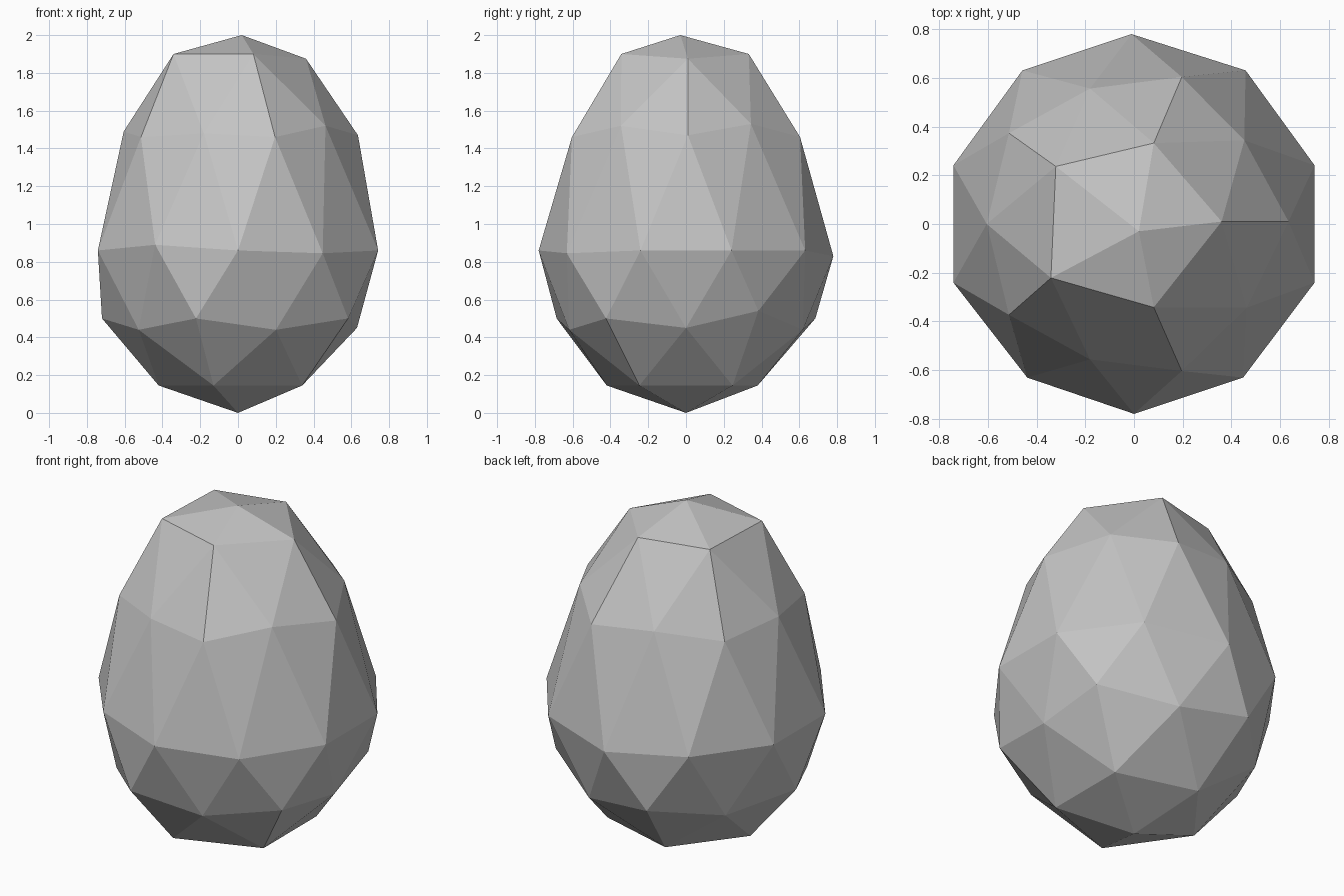
import bpy
import bmesh
import math

default_cube = bpy.data.objects.get("Cube")
if default_cube:
    bpy.data.objects.remove(default_cube, do_unlink=True)

# Egg profile, one entry per ring of the sphere:
# name: (height on the unit sphere, egg radius, egg height)
RINGS = {
    "tip": (1.0, 0.0, 2.0),
    "cap": (0.85, 0.36, 1.9),
    "shoulder_mid": (0.526, 0.585, 1.5),
    "shoulder": (0.447, 0.635, 1.46),
    "belly": (0.0, 0.78, 0.86),
    "hip": (-0.447, 0.72, 0.5),
    "hip_mid": (-0.526, 0.65, 0.44),
    "foot": (-0.85, 0.42, 0.145),
    "base": (-1.0, 0.0, 0.0),
}

# Hand-shaped irregularities: (ring, angle in degrees): offset in x, y, z
NUDGES = {
    ("tip", 0): (0.02, -0.03, 0),
    ("cap", 0): (0, 0.01, -0.025),
    ("cap", 72): (-0.03, -0.01, 0),
    ("cap", 144): (-0.03, 0.025, 0),
    ("cap", 216): (-0.05, -0.01, 0),
    ("cap", 288): (-0.03, 0, 0),
    ("shoulder", 0): (0, 0.01, 0.01),
    ("shoulder_mid", 36): (-0.02, 0, 0.03),
    ("shoulder_mid", 180): (-0.02, 0, -0.01),
    ("shoulder_mid", 252): (0, 0, -0.02),
    ("shoulder_mid", 324): (-0.01, 0, 0.02),
    ("belly", 90): (-0.01, 0, -0.03),
    ("belly", 234): (0.02, 0, 0.03),
    ("belly", 306): (-0.01, 0, -0.015),
    ("hip", 36): (0, -0.04, 0.04),
    ("hip_mid", 0): (-0.02, 0, 0.01),
    ("foot", 108): (0, -0.02, 0),
    ("foot", 252): (0, -0.02, 0),
}


def egg_point(co):
    """Move a unit sphere point onto the egg."""
    name = min(RINGS, key=lambda ring: abs(RINGS[ring][0] - co.z))
    _, radius, height = RINGS[name]
    angle = 0
    if radius:
        angle = round(math.degrees(math.atan2(co.y, co.x)) / 18) * 18 % 360
    turn = math.radians(angle)
    dx, dy, dz = NUDGES.get((name, angle), (0, 0, 0))
    return (radius * math.cos(turn) + dx, radius * math.sin(turn) + dy, height + dz)


# Faceted egg-shaped stone
bm = bmesh.new()
bmesh.ops.create_icosphere(bm, subdivisions=2, radius=1)
for vert in bm.verts:
    vert.co = egg_point(vert.co)
bmesh.ops.recalc_face_normals(bm, faces=bm.faces)
for face in bm.faces:
    face.smooth = False
mesh = bpy.data.meshes.new("egg_stone")
bm.to_mesh(mesh)
bm.free()
egg = bpy.data.objects.new("egg_stone", mesh)
bpy.context.collection.objects.link(egg)

# Plain grey
grey = bpy.data.materials.new("stone_grey")
grey.use_nodes = True
colour = (0.55, 0.55, 0.55, 1)
grey.diffuse_color = colour
grey.node_tree.nodes["Principled BSDF"].inputs["Base Color"].default_value = colour
mesh.materials.append(grey)
